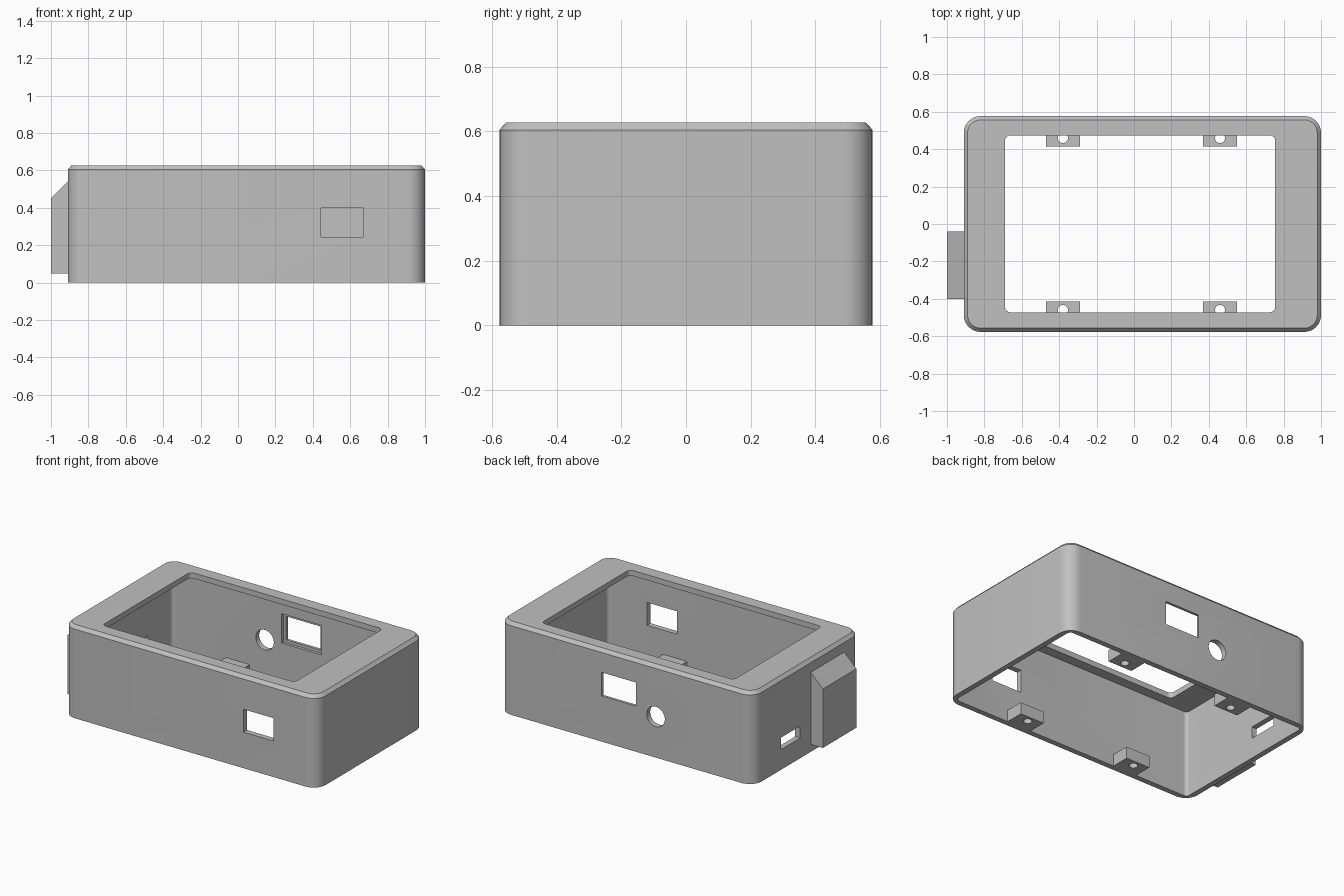
import bpy
import bmesh
from math import cos, sin, pi, radians
from mathutils import Matrix

if "Cube" in bpy.data.objects:
    bpy.data.objects.remove(bpy.data.objects["Cube"], do_unlink=True)

grey = bpy.data.materials.new("plain grey")
grey.use_nodes = True
colour = (0.53, 0.53, 0.53, 1)
grey.diffuse_color = colour
grey.node_tree.nodes["Principled BSDF"].inputs["Base Color"].default_value = colour


def finish(name, bm):
    bmesh.ops.recalc_face_normals(bm, faces=bm.faces)
    mesh = bpy.data.meshes.new(name)
    bm.to_mesh(mesh)
    bm.free()
    mesh.materials.append(grey)
    obj = bpy.data.objects.new(name, mesh)
    bpy.context.collection.objects.link(obj)
    return obj


def box(name, x, y, z):
    bm = bmesh.new()
    bmesh.ops.create_cube(bm, size=1)
    for v in bm.verts:
        for i, (lo, hi) in enumerate((x, y, z)):
            v.co[i] = hi if v.co[i] > 0 else lo
    return finish(name, bm)


def rounded_block(name, x, y, radius, levels, steps=8):
    """Stack of rounded rectangles; levels are (height, inset)."""
    bm = bmesh.new()
    rings = []
    for z, inset in levels:
        r, ring = radius - inset, []
        corners = ((x[1], y[1], -1, -1), (x[0], y[1], 1, -1),
                   (x[0], y[0], 1, 1), (x[1], y[0], -1, 1))
        for c, (cx, cy, sx, sy) in enumerate(corners):
            for s in range(steps + 1):
                a = (c + s / steps) * pi / 2
                ring.append(bm.verts.new((cx + sx * radius + r * cos(a),
                                          cy + sy * radius + r * sin(a), z)))
        rings.append(ring)
    for low, high in zip(rings, rings[1:]):
        for i in range(len(low)):
            j = (i + 1) % len(low)
            bm.faces.new((low[i], low[j], high[j], high[i]))
    bm.faces.new(rings[0][::-1])
    bm.faces.new(rings[-1])
    return finish(name, bm)


def cylinder(name, centre, radius, depth, axis, sides=40):
    bm = bmesh.new()
    bmesh.ops.create_cone(bm, cap_ends=True, segments=sides, radius1=radius,
                          radius2=radius, depth=depth)
    turn = {"X": Matrix.Rotation(pi / 2, 4, "Y"),
            "Y": Matrix.Rotation(pi / 2, 4, "X"), "Z": Matrix()}[axis]
    bm.transform(Matrix.Translation(centre) @ turn)
    return finish(name, bm)


def side_profile(name, points, y):
    """Outline in x and z, extruded along y."""
    bm = bmesh.new()
    face = bm.faces.new([bm.verts.new((px, y[0], pz)) for px, pz in points])
    out = bmesh.ops.extrude_face_region(bm, geom=[face])["geom"]
    bmesh.ops.translate(bm, vec=(0, y[1] - y[0], 0),
                        verts=[g for g in out if isinstance(g, bmesh.types.BMVert)])
    return finish(name, bm)


def combine(target, tool, operation):
    tool.hide_render = True
    mod = target.modifiers.new(operation, "BOOLEAN")
    mod.operation, mod.solver, mod.object = operation, "EXACT", tool
    bpy.context.view_layer.objects.active = target
    bpy.ops.object.modifier_apply(modifier=mod.name)
    bpy.data.objects.remove(tool, do_unlink=True)


LEFT, RIGHT, HALF, TOP, WALL = -0.91, 1.0, 0.577, 0.627, 0.037

# Outer shell with rounded corners and a chamfered top rim
case = rounded_block("case", (LEFT, RIGHT), (-HALF, HALF), 0.09,
                     ((0, 0), (TOP - 0.022, 0), (TOP, 0.02)))

# Connector housing on the end wall, with a sloped top
housing = side_profile("connector_housing",
                       ((-1, 0.05), (-0.89, 0.05), (-0.89, 0.56), (-1, 0.45)),
                       (-0.4, -0.04))
combine(case, housing, "UNION")

# Hollow interior, open below, and the screen opening above
cavity = rounded_block("cavity", (LEFT + WALL, RIGHT - WALL),
                       (-HALF + WALL, HALF - WALL), 0.025,
                       ((-0.1, 0), (TOP - WALL, 0)))
combine(case, cavity, "DIFFERENCE")
opening = rounded_block("screen_opening", (-0.69, 0.755), (-0.472, 0.474), 0.03,
                        ((0.5, 0), (0.8, 0)))
combine(case, opening, "DIFFERENCE")

# Four screw tabs at the bottom rim
for x in (-0.38, 0.46):
    for side in (-1, 1):
        ys = sorted((side * 0.415, side * 0.555))
        combine(case, box("screw_tab", (x - 0.09, x + 0.09), ys, (0, 0.08)), "UNION")
        combine(case, cylinder("screw_hole", (x, side * 0.46, 0.04), 0.027, 0.3, "Z", 24),
                "DIFFERENCE")

# Wall cut-outs: front window, stepped back window, end slot
combine(case, box("front_window", (0.445, 0.67), (-0.7, -0.5), (0.245, 0.4)), "DIFFERENCE")
combine(case, box("back_window", (-0.03, 0.23), (0.5, 0.7), (0.31, 0.47)), "DIFFERENCE")
combine(case, box("back_recess", (-0.05, 0.25), (0.5, HALF - 0.018), (0.29, 0.49)),
        "DIFFERENCE")
combine(case, box("end_slot", (-0.95, -0.8), (0.075, 0.28), (0.138, 0.218)), "DIFFERENCE")

# Round hole in the back, and connector hole with its hexagonal nut pocket
combine(case, cylinder("back_hole", (-0.177, HALF, 0.278), 0.068, 0.3, "Y"), "DIFFERENCE")
combine(case, cylinder("nut_pocket", (-0.88, -0.22, 0.25), 0.16, 0.2, "X", 6), "DIFFERENCE")
combine(case, cylinder("connector_hole", (-1, -0.22, 0.25), 0.115, 0.3, "X"), "DIFFERENCE")

# Smooth the rounded corners, keep the edges crisp
bpy.ops.object.select_all(action="DESELECT")
case.select_set(True)
bpy.context.view_layer.objects.active = case
bpy.ops.object.shade_smooth_by_angle(angle=radians(30))
